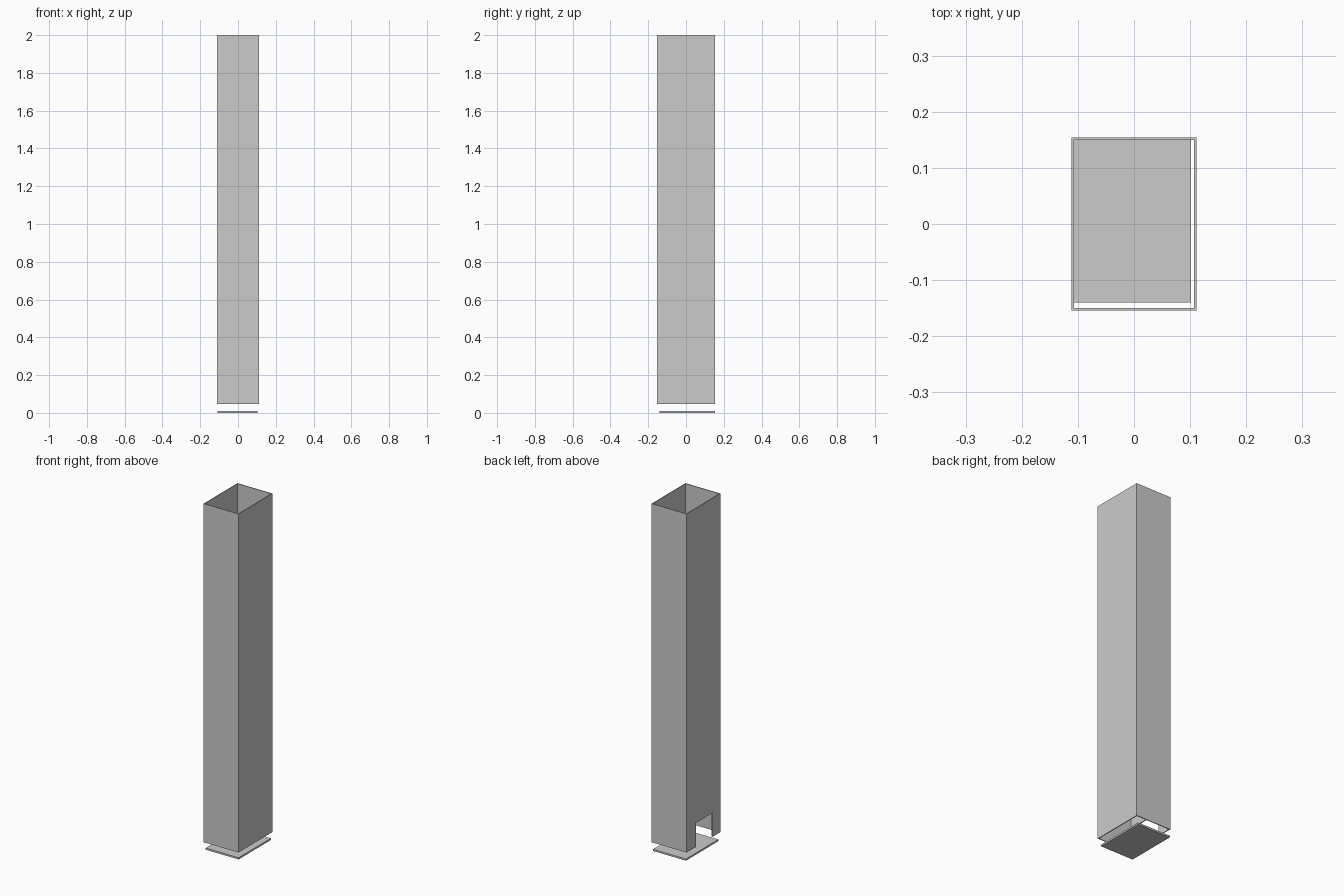
import bpy, bmesh

if "Cube" in bpy.data.objects:
    bpy.data.objects.remove(bpy.data.objects["Cube"])

HX, HY = 0.1115, 0.1545      # outer half sizes of the duct
WALL = 0.0048
Z0, Z1 = 0.048, 2.0


def box(name, lo, hi):
    bm = bmesh.new()
    bmesh.ops.create_cube(bm, size=1)
    for v in bm.verts:
        v.co = [lo[i] + (v.co[i] + 0.5) * (hi[i] - lo[i]) for i in range(3)]
    me = bpy.data.meshes.new(name)
    bm.to_mesh(me)
    bm.free()
    ob = bpy.data.objects.new(name, me)
    bpy.context.collection.objects.link(ob)
    return ob


def cut(target, cutter):
    mod = target.modifiers.new(cutter.name, 'BOOLEAN')
    mod.operation = 'DIFFERENCE'
    mod.solver = 'EXACT'
    mod.object = cutter
    cutter.hide_render = True
    cutter.hide_set(True)


# hollow rectangular duct, open at both ends
duct = box("duct", (-HX, -HY, Z0), (HX, HY, Z1))
cut(duct, box("bore_cutter", (-HX + WALL, -HY + WALL, Z0 - 0.1),
              (HX - WALL, HY - WALL, Z1 + 0.1)))

# outlet notch at the bottom of the left wall
cut(duct, box("notch_cutter", (-HX - 0.02, -0.082, Z0 - 0.05),
              (-HX + 0.02, 0.068, 0.186)))

# bake the cuts into the duct and drop the helpers
dg = bpy.context.evaluated_depsgraph_get()
baked = bpy.data.meshes.new_from_object(duct.evaluated_get(dg))
cutters = [m.object for m in duct.modifiers]
duct.modifiers.clear()
duct.data = baked
for c in cutters:
    bpy.data.objects.remove(c)

# thin base plate lying below the duct
box("base_plate", (-0.108, -0.14, 0.0), (0.102, 0.1545, 0.01))
